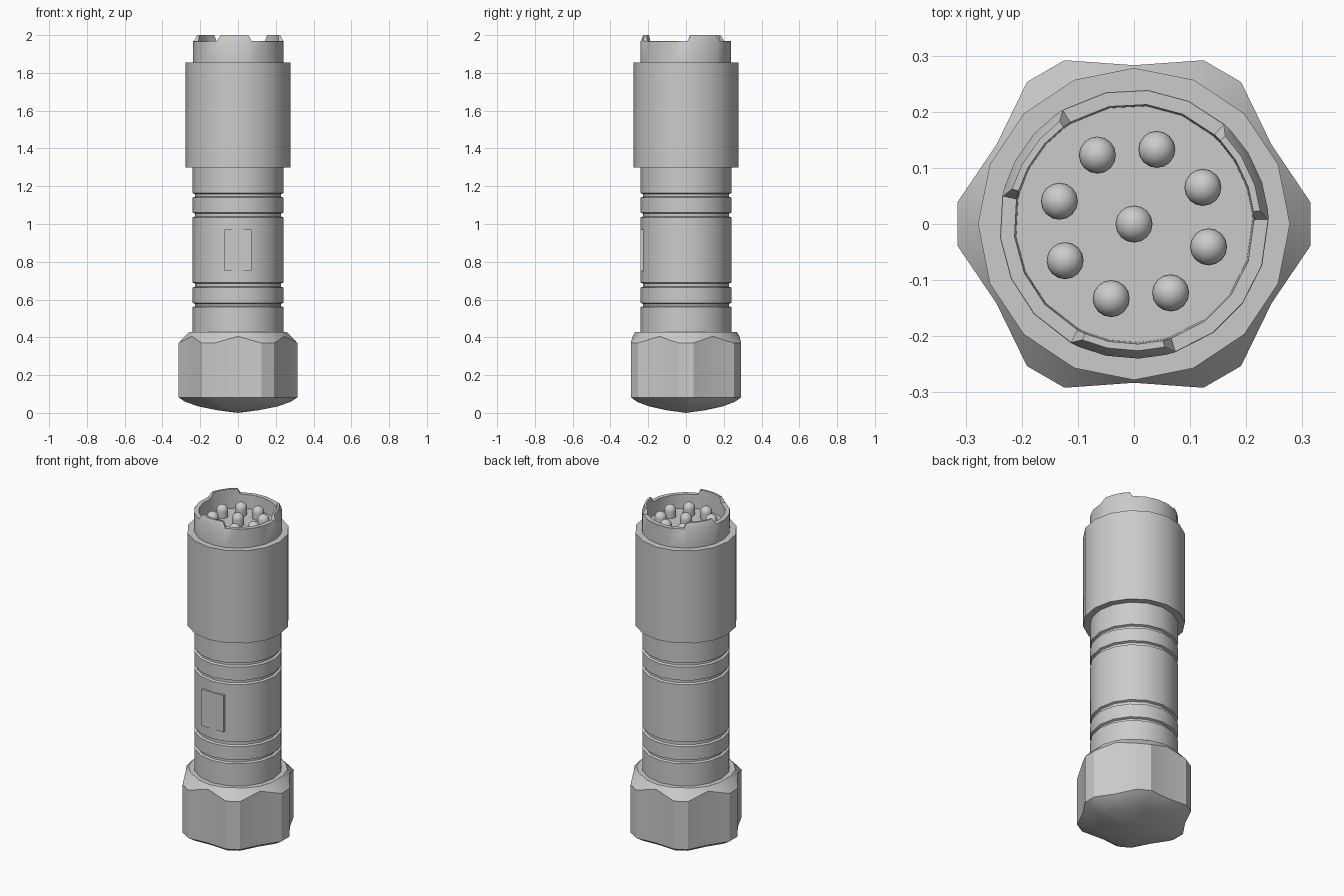
import bpy, bmesh
from math import cos, sin, radians, pi

if "Cube" in bpy.data.objects:
    bpy.data.objects.remove(bpy.data.objects["Cube"])


def finish(name, bm, angle=30):
    bmesh.ops.remove_doubles(bm, verts=bm.verts, dist=1e-5)
    bmesh.ops.recalc_face_normals(bm, faces=bm.faces)
    me = bpy.data.meshes.new(name)
    bm.to_mesh(me)
    bm.free()
    ob = bpy.data.objects.new(name, me)
    bpy.context.collection.objects.link(ob)
    bpy.ops.object.select_all(action='DESELECT')
    ob.select_set(True)
    bpy.context.view_layer.objects.active = ob
    bpy.ops.object.shade_smooth_by_angle(angle=radians(angle))
    return ob


def loft(name, loops, angle=30, close=False):
    """Skin a stack of rings, each a list of (angle in degrees, radius, z)."""
    bm = bmesh.new()
    rings = [[bm.verts.new((r * cos(radians(a)), r * sin(radians(a)), z))
              for a, r, z in loop] for loop in loops]
    if close:
        rings.append(rings[0])
    n = len(rings[0])
    for lo, hi in zip(rings, rings[1:]):
        for i in range(n):
            j = (i + 1) % n
            bm.faces.new((lo[i], lo[j], hi[j], hi[i]))
    return finish(name, bm, angle)


def ring(r, z, n=16):
    return [(360 * i / n, r, z) for i in range(n)]


def revolve(name, profile, n=16):
    return loft(name, [ring(r, z, n) for r, z in profile])


# Barrel with four grip grooves
R, D = 0.24, 0.013
barrel = [(R, 0.42)]
for z0, z1 in ((0.56, 0.582), (0.663, 0.69), (1.035, 1.06), (1.14, 1.163)):
    barrel += [(R, z0), (R - D, z0 + 0.005), (R - D, z1 - 0.005), (R, z1)]
barrel.append((R, 1.3))
revolve("barrel", barrel)

# Wide head sleeve
revolve("head", [(0.235, 1.3), (0.278, 1.3), (0.278, 1.855), (0.235, 1.855)])

# Front bezel with three raised teeth
angles = [(s * 120 + a, t) for s in range(3) for a, t in
          ((2, 0), (6, 1), (18, 1), (32, 1), (44, 1), (48, 0), (66, 0), (84, 0), (102, 0))]
loft("bezel", [
    [(a, 0.24, 1.85) for a, t in angles],
    [(a, 0.24, 1.967) for a, t in angles],
    [(a, 0.226 if t else 0.239, 2.0 if t else 1.968) for a, t in angles],
    [(a, 0.214, 2.0 if t else 1.968) for a, t in angles],
    [(a, 0.211, 1.88) for a, t in angles]])

# Lamp plate inside the bezel
bm = bmesh.new()
bmesh.ops.create_circle(bm, cap_ends=True, segments=24, radius=0.215)
bmesh.ops.translate(bm, verts=bm.verts, vec=(0, 0, 1.885))
finish("lamp_plate", bm)

# Nine domed lamps: one in the middle, eight around it
spots = [(0, 0)] + [(0.139 * cos(radians(28 + 45 * i)), 0.139 * sin(radians(28 + 45 * i)))
                    for i in range(8)]
for k, (x, y) in enumerate(spots):
    prof = [(0.033, 1.885)] + [(0.033 * cos(t * pi / 12), 1.922 + 0.033 * sin(t * pi / 12))
                               for t in range(6)] + [(0.0, 1.955)]
    lamp = revolve(f"lamp_{k}", prof)
    lamp.location = (x, y, 0)

# Flush switch pad on the front
bm = bmesh.new()
bmesh.ops.create_cube(bm, size=1)
for v in bm.verts:
    v.co = (v.co.x * 0.144, -0.231 + v.co.y * 0.022, 0.86 + v.co.z * 0.22)
finish("switch_pad", bm)


# Six-lobed tail cap
def lobed(r_lobe, z_lobe, r_mid, z_mid, half=7):
    out = []
    for s in range(6):
        a = 60 * s
        out += [(a - half, r_lobe, z_lobe), (a + half, r_lobe, z_lobe), (a + 30, r_mid, z_mid)]
    return out


loft("tail_cap", [
    lobed(0.0, 0.0, 0.0, 0.0),
    lobed(0.11, 0.014, 0.10, 0.014),
    lobed(0.21, 0.034, 0.19, 0.034),
    lobed(0.28, 0.058, 0.252, 0.058),
    lobed(0.317, 0.082, 0.283, 0.082),
    lobed(0.317, 0.37, 0.283, 0.405),
    lobed(0.266, 0.427, 0.270, 0.427, 12),
    lobed(0.235, 0.427, 0.235, 0.427, 12)], angle=25)
